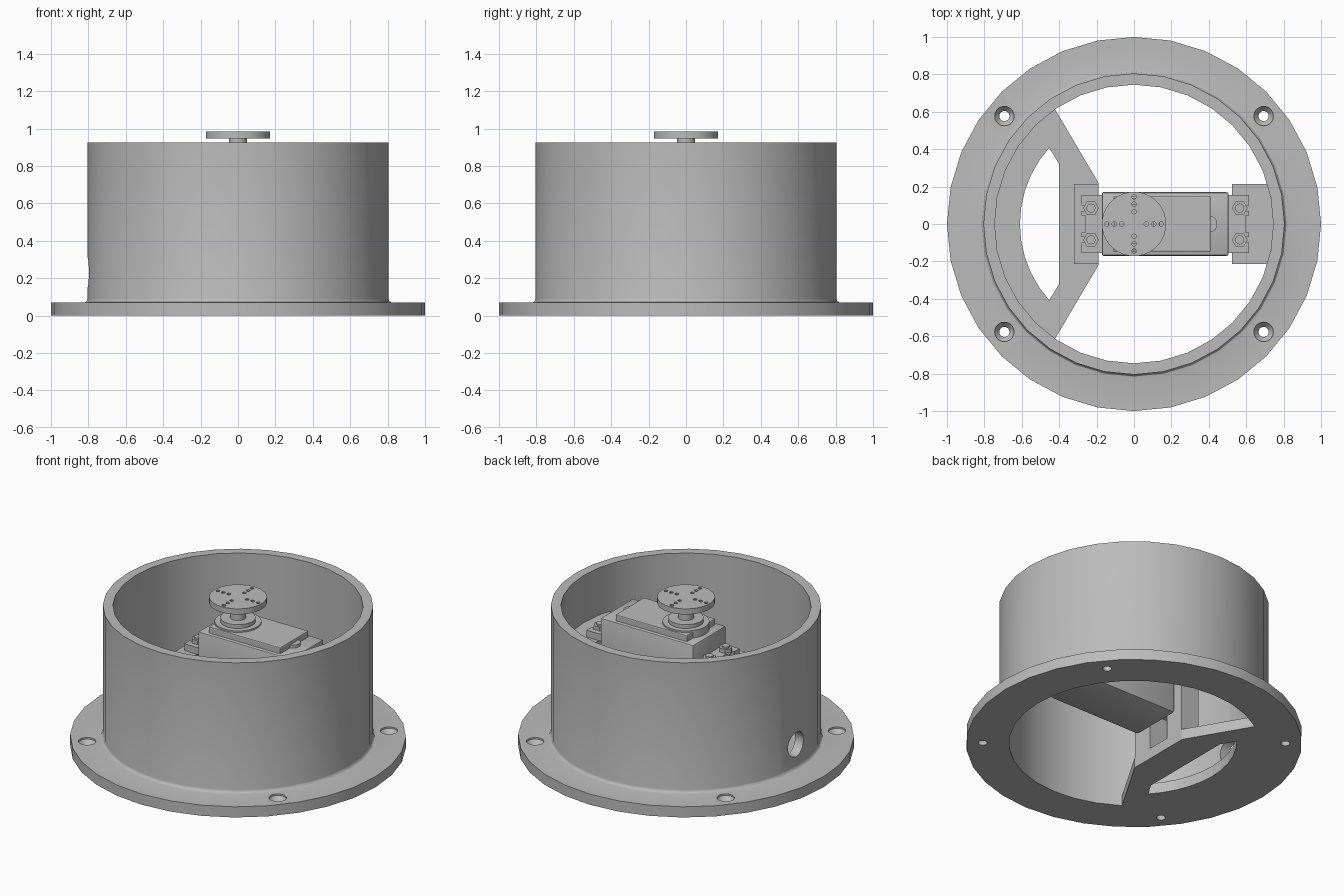
import bpy, bmesh
from math import sin, cos, pi, radians
from mathutils import Matrix

cube = bpy.data.objects.get("Cube")
if cube:
    bpy.data.objects.remove(cube, do_unlink=True)

grey = bpy.data.materials.new("plain_grey")
grey.use_nodes = True
COLOUR = (0.5, 0.5, 0.5, 1)
grey.diffuse_color = COLOUR
grey.node_tree.nodes["Principled BSDF"].inputs["Base Color"].default_value = COLOUR


def finish(name, bm):
    bmesh.ops.remove_doubles(bm, verts=bm.verts, dist=1e-5)
    bmesh.ops.recalc_face_normals(bm, faces=bm.faces)
    mesh = bpy.data.meshes.new(name)
    bm.to_mesh(mesh)
    bm.free()
    mesh.materials.append(grey)
    obj = bpy.data.objects.new(name, mesh)
    bpy.context.collection.objects.link(obj)
    return obj


def activate(obj):
    bpy.ops.object.select_all(action='DESELECT')
    obj.select_set(True)
    bpy.context.view_layer.objects.active = obj


def apply_modifiers(obj):
    activate(obj)
    for mod in list(obj.modifiers):
        bpy.ops.object.modifier_apply(modifier=mod.name)


def smooth(obj):
    activate(obj)
    bpy.ops.object.shade_smooth_by_angle(angle=radians(30))


def cut(obj, *cutters):
    for cutter in cutters:
        cutter.hide_render = True
        mod = obj.modifiers.new("cut", 'BOOLEAN')
        mod.operation, mod.solver, mod.object = 'DIFFERENCE', 'EXACT', cutter
    apply_modifiers(obj)
    for cutter in cutters:
        bpy.data.objects.remove(cutter, do_unlink=True)


def box(name, x, y, z, bevel=0):
    """Box from (min, max) ranges."""
    bm = bmesh.new()
    bmesh.ops.create_cube(bm, size=1)
    for v in bm.verts:
        v.co = [r[0] + (r[1] - r[0]) * (c + 0.5) for r, c in zip((x, y, z), v.co)]
    obj = finish(name, bm)
    if bevel:
        mod = obj.modifiers.new("bevel", 'BEVEL')
        mod.width, mod.segments = bevel, 2
        apply_modifiers(obj)
    return obj


def lathe(name, profile, sides, at=(0, 0), closed=False):
    """Spin (radius, height) points about a vertical axis."""
    bm = bmesh.new()
    rings = [[bm.verts.new((at[0] + r * cos(2 * pi * i / sides),
                            at[1] + r * sin(2 * pi * i / sides), z))
              for i in range(sides)] for r, z in profile]
    pairs = list(zip(rings, rings[1:]))
    if closed:
        pairs.append((rings[-1], rings[0]))
    else:
        bm.faces.new(rings[0])
        bm.faces.new(rings[-1])
    for a, b in pairs:
        for i in range(sides):
            j = (i + 1) % sides
            bm.faces.new((a[i], a[j], b[j], b[i]))
    return finish(name, bm)


def prism(name, outline, z0, z1):
    bm = bmesh.new()
    face = bm.faces.new([bm.verts.new((x, y, z0)) for x, y in outline])
    new = bmesh.ops.extrude_face_region(bm, geom=[face])["geom"]
    bmesh.ops.translate(bm, vec=(0, 0, z1 - z0),
                        verts=[g for g in new if isinstance(g, bmesh.types.BMVert)])
    return finish(name, bm)


def arc(r, start, end, n):
    angles = [radians(start + (end - start) * i / n) for i in range(n + 1)]
    return [(r * cos(a), r * sin(a)) for a in angles]


INNER, WALL, BASE = 0.745, 0.805, 0.07

# Flanged housing: one turned profile with a small fillet at the wall foot
fillet = [(WALL + 0.02 * (1 - sin(a)), BASE + 0.02 * (1 - cos(a)))
          for a in (0, pi / 6, pi / 3, pi / 2)]
housing = lathe("housing", [(INNER, 0), (1, 0), (1, BASE)] + fillet +
                [(WALL, 0.925), (INNER, 0.925)], 32, closed=True)

# Countersunk screw holes and the cable hole in the wall
cutters = [lathe("screw_cutter", [(0.027, -0.1), (0.027, 0.03), (0.052, 0.06), (0.052, 0.1)],
                 20, (sx * 0.693, sy * 0.577)) for sx in (-1, 1) for sy in (-1, 1)]
bm = bmesh.new()
bmesh.ops.create_cone(bm, segments=32, radius1=0.08, radius2=0.08, depth=0.3, cap_ends=True,
                      matrix=Matrix.Translation((-0.78, 0, 0.23)) @ Matrix.Rotation(pi / 2, 4, 'Y'))
cutters.append(finish("cable_cutter", bm))
cut(housing, *cutters)
smooth(housing)

# Floor web on one side, with a D-shaped opening
web = prism("floor_web", arc(0.75, 124.5, 235.5, 10) + [(-0.19, -0.22), (-0.19, 0.22)], 0, BASE)
cut(web, prism("web_cutter", arc(0.61, 138, 222, 10) + [(-0.40, -0.32), (-0.40, 0.32)], -0.1, 0.2))

# Supports under the motor ears: a post on the web and a block on the wall
TAB = 0.615
post = box("support_post", (-0.32, -0.19), (-0.215, 0.215), (0.05, TAB))
cut(post, box("post_cutter", (-0.5, 0), (-0.08, 0.08), (0.07, 0.31)))
prism("support_block", [(0.525, -0.215), (0.715, -0.215), (0.76, 0), (0.715, 0.215),
                        (0.525, 0.215)], 0.4, TAB)

# Motor case with raised lid
smooth(box("motor_case", (-0.172, 0.505), (-0.17, 0.17), (0.2, 0.775), 0.01))
box("motor_lid", (-0.11, 0.41), (-0.148, 0.148), (0.76, 0.815), 0.006)
smooth(lathe("cable_boss", [(0.045, 0.77), (0.045, 0.795)], 24, (0.4, 0)))

# Slotted ears with hex nuts, one pair each end
for side, root, way in (("right", -0.165, -1), ("left", 0.5, 1)):
    tip, slot = root + way * 0.115, root + way * 0.05
    edge = [(root, 0.155), (tip, 0.155), (tip, 0.1), (slot, 0.1), (slot, 0.07),
            (tip, 0.07), (tip, 0.045), (tip - way * 0.02, 0.045)]
    prism(side + "_ear", edge + [(x, -y) for x, y in reversed(edge)], TAB, 0.66)
    for y in (-0.085, 0.085):
        lathe(side + "_nut", [(0.042, 0.655), (0.042, 0.685)], 6, (root + way * 0.065, y))
        smooth(lathe(side + "_bolt_tip", [(0.024, 0.65), (0.024, 0.695)], 16,
                     (root + way * 0.065, y)))

# Stepped output shaft
smooth(lathe("output_shaft", [(0.14, 0.77), (0.14, 0.825), (0.105, 0.825), (0.105, 0.85),
                              (0.048, 0.85), (0.048, 0.955)], 32))

# Round horn with a cross of small holes
horn = lathe("horn_disc", [(0.172, 0.948), (0.172, 0.985)], 40)
cut(horn, *[lathe("horn_cutter", [(0.012, 0.9), (0.012, 1.1)], 10,
                  (r * cos(k * pi / 2), r * sin(k * pi / 2)))
            for k in range(4) for r in (0.066, 0.106, 0.146)])
smooth(horn)
